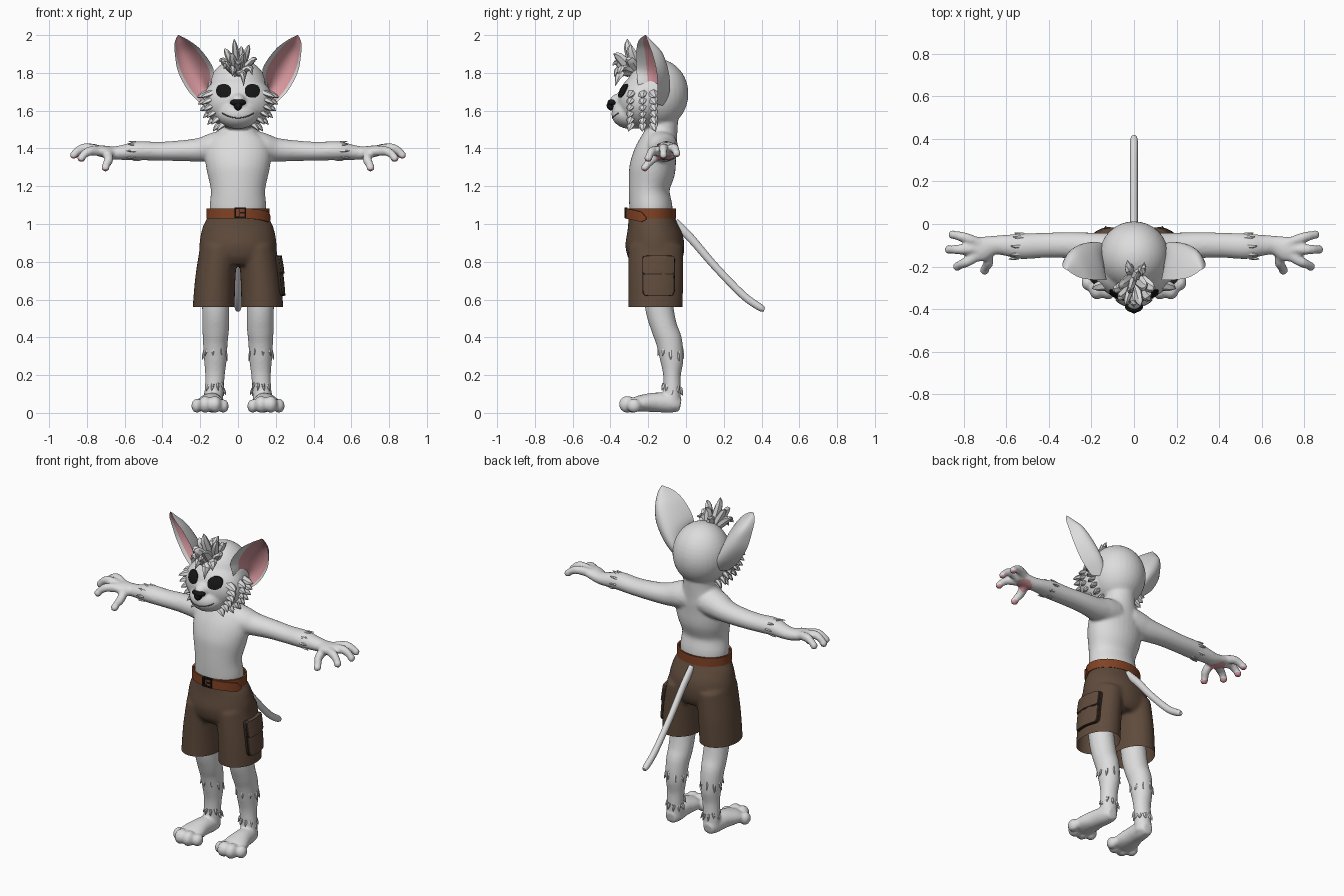
import bpy, bmesh, math, random
from mathutils import Vector, Matrix
from mathutils.bvhtree import BVHTree

random.seed(4)
cube = bpy.data.objects.get("Cube")
if cube:
    bpy.data.objects.remove(cube)


def material(name, r, g, b):
    m = bpy.data.materials.new(name)
    m.use_nodes = True
    m.diffuse_color = (r, g, b, 1)
    m.node_tree.nodes["Principled BSDF"].inputs["Base Color"].default_value = (r, g, b, 1)
    return m


FUR = material("white fur", .72, .72, .72)
PINK = material("pink skin", .72, .33, .36)
BLACK = material("black", .008, .008, .008)
GREY = material("mouth grey", .12, .12, .12)
CLOTH = material("brown cloth", .115, .07, .045)
SEAM = material("dark seam", .03, .02, .014)
LEATHER = material("belt leather", .22, .055, .018)


def smooth_path(pts, steps):
    """Catmull-Rom interpolation of equally long tuples."""
    out = []
    for i in range(len(pts) - 1):
        a, b, c, d = (pts[max(0, min(len(pts) - 1, i + k))] for k in (-1, 0, 1, 2))
        for s in range(steps):
            t = s / steps
            out.append([.5 * (2 * q + (r - p) * t + (2 * p - 5 * q + 4 * r - w) * t * t
                              + (3 * q - p - 3 * r + w) * t ** 3) for p, q, r, w in zip(a, b, c, d)])
    return out + [list(pts[-1])]


def skin_rows(bm, rows, closed=True, mat=0):
    n = len(rows[0])
    return [bm.faces.new((a[i], a[(i + 1) % n], b[(i + 1) % n], b[i]))
            for a, b in zip(rows, rows[1:]) for i in range(n if closed else n - 1)]


def tube(bm, pts, ref=(1, 0, 0), n=20, steps=4, side=1):
    """Loft ellipses (x, y, z, radius along ref, other radius)."""
    pts = smooth_path(pts, steps)
    ref, rows = Vector(ref), []
    for i, p in enumerate(pts):
        t = (Vector(pts[min(i + 1, len(pts) - 1)][:3]) - Vector(pts[max(i - 1, 0)][:3])).normalized()
        u = (ref - t * ref.dot(t)).normalized()
        v = t.cross(u)
        row = []
        for k in range(n):
            a = math.tau * k / n
            q = Vector(p[:3]) + u * p[3] * math.cos(a) + v * p[4] * math.sin(a)
            row.append(bm.verts.new((q.x * side, q.y, q.z)))
        rows.append(row)
    skin_rows(bm, rows)
    bm.faces.new(rows[0])
    bm.faces.new(rows[-1])


def blob(bm, loc, size):
    bmesh.ops.create_uvsphere(bm, u_segments=32, v_segments=20, radius=1,
                              matrix=Matrix.Translation(loc) @ Matrix.Diagonal((*size, 1)))


def box(bm, loc, size):
    bmesh.ops.create_cube(bm, size=1, matrix=Matrix.Translation(loc) @ Matrix.Diagonal((*size, 1)))


def spike(bm, base, tip, w, bend=(0, 0, 0)):
    a, b = Vector(base), Vector(tip)
    mid = a.lerp(b, .5) + Vector(bend)
    tube(bm, [(*a, w, w * .6), (*mid, w * .75, w * .45), (*b, .001, .001)], (.3, .9, .2), 6, 3)


def finish(bm, name, mats, mirror=False, angle=40):
    bmesh.ops.recalc_face_normals(bm, faces=bm.faces)
    me = bpy.data.meshes.new(name)
    bm.to_mesh(me)
    bm.free()
    ob = bpy.data.objects.new(name, me)
    bpy.context.collection.objects.link(ob)
    for m in mats:
        me.materials.append(m)
    if mirror:
        ob.modifiers.new("mirror", 'MIRROR')
    bpy.ops.object.select_all(action='DESELECT')
    ob.select_set(True)
    bpy.context.view_layer.objects.active = ob
    bpy.ops.object.shade_smooth_by_angle(angle=math.radians(angle))
    return ob


def fuse(bm, voxel, rounds):
    """Melt overlapping forms into one skin and return it as a bmesh."""
    ob = finish(bm, "fuse_helper", [])
    mod = ob.modifiers.new("remesh", 'REMESH')
    mod.mode, mod.voxel_size = 'VOXEL', voxel
    mod = ob.modifiers.new("smooth", 'SMOOTH')
    mod.factor, mod.iterations = .5, rounds
    me = bpy.data.meshes.new_from_object(ob.evaluated_get(bpy.context.evaluated_depsgraph_get()))
    bpy.data.objects.remove(ob)
    out = bmesh.new()
    out.from_mesh(me)
    bpy.data.meshes.remove(me)
    return out


# Body: torso, head, arms, hands, legs and feet
bm = bmesh.new()
tube(bm, [(0, -.18, 1.0, .13, .1), (0, -.185, 1.08, .15, .114), (0, -.195, 1.18, .144, .108),
          (0, -.18, 1.28, .165, .122), (0, -.165, 1.36, .175, .115), (0, -.145, 1.43, .16, .1),
          (0, -.13, 1.49, .1, .085), (0, -.12, 1.58, .085, .08)], n=32)
blob(bm, (0, -.155, 1.69), (.165, .168, .185))
blob(bm, (0, -.225, 1.65), (.185, .137, .148))
blob(bm, (0, -.295, 1.583), (.11, .1, .08))
blob(bm, (0, -.335, 1.65), (.045, .07, .045))
fingers = [[(.73, -.09, 1.39), (.8, -.062, 1.402), (.862, -.05, 1.37)],
           [(.74, -.12, 1.39), (.82, -.12, 1.402), (.88, -.12, 1.362)],
           [(.73, -.145, 1.385), (.79, -.18, 1.385), (.84, -.2, 1.345)],
           [(.69, -.14, 1.37), (.685, -.185, 1.338), (.71, -.218, 1.295)]]
for s in (1, -1):
    tube(bm, [(.06, -.135, 1.415, .09, .085), (.13, -.125, 1.405, .085, .078), (.2, -.11, 1.393, .07, .064),
              (.3, -.1, 1.388, .062, .055), (.42, -.1, 1.385, .059, .05), (.53, -.105, 1.388, .06, .05),
              (.6, -.1, 1.38, .05, .041), (.66, -.1, 1.376, .045, .035), (.72, -.118, 1.385, .06, .031),
              (.77, -.12, 1.39, .045, .022)], (0, 1, 0), side=s)
    for a, b, c in fingers:
        tube(bm, [(*a, .027, .025), (*b, .025, .024), (*c, .017, .016)], (0, .3, 1), 12, side=s)
        blob(bm, (c[0] * s * .988, c[1], c[2] + .003), (.022, .022, .021))
    tube(bm, [(.12, -.16, .72, .075, .075), (.118, -.14, .55, .072, .075), (.118, -.115, .45, .071, .07),
              (.12, -.09, .38, .066, .07), (.12, -.075, .28, .06, .062), (.122, -.074, .2, .052, .047),
              (.126, -.073, .12, .05, .046), (.13, -.073, .03, .05, .045)], side=s)
    tube(bm, [(.13, -.03, .04, .034, .034), (.132, -.08, .05, .05, .05), (.14, -.16, .056, .058, .052),
              (.148, -.24, .05, .075, .044), (.15, -.28, .042, .06, .036)], side=s)
    for x, y, r in ((.078, -.285, .029), (.122, -.31, .036), (.174, -.31, .036), (.217, -.275, .03)):
        blob(bm, (x * s, y, r * 1.25), (r, r * 1.25, r * 1.25))
bm = fuse(bm, .009, 4)
body_tree = BVHTree.FromBMesh(bm)
pads = [(.715, -.115, .045)] + [(c[0] - .008, c[1], .022) for a, b, c in fingers]
for f in bm.faces:
    p = f.calc_center_median()
    if f.normal.z < -.3 and any(math.hypot(abs(p.x) - x, p.y - y) < r for x, y, r in pads):
        f.material_index = 1
finish(bm, "body", [FUR, PINK], angle=80)

# Ears: cupped shells with pink lining
outer = [(.19, -.15, 1.63), (.26, -.15, 1.70), (.315, -.155, 1.8), (.333, -.175, 1.89), (.335, -.2, 1.96), (.318, -.215, 2)]
inner = [(.13, -.235, 1.66), (.145, -.255, 1.74), (.13, -.262, 1.82), (.195, -.262, 1.92), (.26, -.25, 1.972), (.314, -.217, 2)]
back = [(.06, -.04, 1.62), (.11, .02, 1.72), (.2, .01, 1.82), (.27, -.04, 1.91), (.3, -.14, 1.97), (.316, -.21, 2)]
bm = bmesh.new()
edges = [[Vector(p) for p in smooth_path(side, 5)] for side in (outer, back, inner)]
N = 14
for depth in (1, .72):
    rows = []
    for o, b, i in zip(*edges):
        c = ((o + i) / 2).lerp(b, depth)
        rows.append([bm.verts.new(o * (1 - t) ** 2 + c * 2 * t * (1 - t) + i * t * t)
                     for t in (k / N for k in range(N + 1))])
    for k, f in enumerate(skin_rows(bm, rows, False)):
        f.material_index = int(depth < 1 and 0 < k % N < N - 2)
bmesh.ops.remove_doubles(bm, verts=bm.verts, dist=.0005)
finish(bm, "ears", [FUR, PINK], True, 60)

# Cheek, calf, ankle and forearm tufts
bm = bmesh.new()
for row, (y, lean) in enumerate(((-.285, -.02), (-.23, .0), (-.18, .02))):
    for k in range(6):
        t = k / 5
        x, z = .175 - .075 * t * t - .02 * (row == 0), 1.7 - .15 * t
        spike(bm, (x - .03, y, z), (x + .042 - .01 * t, y + lean, z - .03 - .03 * t), .028, (.012, 0, -.004))
for z, r, cy, drop, n in ((.34, .062, -.08, .05, 9), (.14, .05, -.073, .035, 10)):
    for k in range(n):
        a = math.tau * k / n
        d = Vector((math.cos(a), math.sin(a), 0))
        c = Vector((.121, cy, z + random.uniform(-.02, .02)))
        spike(bm, c + d * (r - .008), c + d * (r + .008) - Vector((0, 0, drop)), .014)
for k in range(8):
    a = math.tau * k / 8
    d = Vector((0, math.cos(a), .85 * math.sin(a)))
    c = Vector((.53 + random.uniform(-.02, .02), -.104, 1.387))
    spike(bm, c + d * .05, c + d * .062 + Vector((.045, 0, 0)), .013)
finish(bm, "fur_tufts", [FUR], True)

# Forelock
bm = bmesh.new()
for tip in ((-.02, -.31, 1.98), (.06, -.29, 1.95), (-.07, -.28, 1.93), (.1, -.3, 1.87), (-.1, -.31, 1.86),
            (.03, -.375, 1.73), (-.03, -.38, 1.78), (.075, -.36, 1.79), (-.075, -.36, 1.82), (.03, -.385, 1.9),
            (-.04, -.38, 1.89), (.02, -.22, 1.94), (-.03, -.17, 1.9), (.05, -.18, 1.89), (0, -.39, 1.84)):
    v = Vector(tip)
    base = Vector((v.x * .35, -.26 + (v.y + .28) * .4, 1.82 + (v.z - 1.85) * .15))
    spike(bm, base, v, .033, (v.x * .15, -.015, .025))
finish(bm, "forelock", [FUR])


def patch(name, tree, centre, size, square, height, mat, front=True):
    """Thin rounded plate projected on a surface from the front or the left side."""
    bm, rows = bmesh.new(), []
    for s, h in ((.02, height), (.3, height), (.6, height), (.85, height), (1, height), (1.01, -.006)):
        row = []
        for k in range(40):
            c, d = math.cos(math.tau * k / 40), math.sin(math.tau * k / 40)
            u = centre[0] + s * size[0] * math.copysign(abs(c) ** square, c)
            v = centre[1] + s * size[1] * math.copysign(abs(d) ** square, d)
            ray = Vector((0, 1, 0)) if front else Vector((-1, 0, 0))
            start = Vector((u, -1, v)) if front else Vector((1, u, v))
            hit = tree.ray_cast(start, ray)[0] or start + ray * .7
            row.append(bm.verts.new(hit - ray * h))
        rows.append(row)
    skin_rows(bm, rows)
    bm.faces.new(rows[0])
    return finish(bm, name, [mat])


# Face: eyes, nose, mouth
for s, name in ((1, "left_eye"), (-1, "right_eye")):
    patch(name, body_tree, (.076 * s, 1.705), (.04, .036), .9, .005, BLACK)
bm = bmesh.new()
blob(bm, (0, -.388, 1.643), (.042, .028, .019))
blob(bm, (0, -.393, 1.627), (.022, .027, .026))
finish(bm, "nose", [BLACK])
bm = bmesh.new()
line = []
for k in range(-8, 9):
    x, z = .0105 * k, 1.562 + .025 * (k / 8) ** 2
    line.append((*(body_tree.ray_cast(Vector((x, -1, z)), Vector((0, 1, 0)))[0]), .003, .003))
tube(bm, line, (0, 0, 1), 6, 1)
finish(bm, "mouth", [GREY])

# Tail
bm = bmesh.new()
tube(bm, [(0, -.06, 1.01, .018, .024), (0, .03, .92, .018, .022), (0, .15, .78, .018, .02),
          (0, .3, .625, .018, .02), (0, .39, .56, .018, .019), (0, .415, .547, .01, .01)])
finish(bm, "tail", [FUR])

# Shorts with open hems
bm = bmesh.new()
tube(bm, [(0, -.183, 1.12, .154, .118), (0, -.183, 1.04, .16, .122), (0, -.178, .99, .185, .132),
          (0, -.167, .91, .203, .155), (0, -.16, .83, .2, .148), (0, -.16, .78, .15, .12)], n=32)
for s in (1, -1):
    tube(bm, [(.1, -.16, .88, .1, .145), (.121, -.16, .7, .107, .146), (.131, -.163, .5, .113, .142)], n=28, side=s)
bm = fuse(bm, .011, 6)
for z, d in ((.56, -1), (1.078, 1)):
    bmesh.ops.bisect_plane(bm, geom=bm.verts[:] + bm.edges[:] + bm.faces[:], plane_co=(0, 0, z),
                           plane_no=(0, 0, d), clear_outer=True)
shorts_tree = BVHTree.FromBMesh(bm)
finish(bm, "shorts", [CLOTH], angle=80)
patch("pocket_seam", shorts_tree, (-.145, .725), (.086, .106), .25, .012, SEAM, False)
patch("pocket", shorts_tree, (-.145, .72), (.08, .098), .25, .017, CLOTH, False)
patch("flap_seam", shorts_tree, (-.145, .782), (.085, .05), .2, .019, SEAM, False)
patch("pocket_flap", shorts_tree, (-.145, .785), (.082, .047), .2, .024, CLOTH, False)


# Belt, loose belt end and buckle
def band(name, start, end, grow, drop, taper):
    bm, rows = bmesh.new(), []
    for k in range(49):
        t = k / 48
        a = math.radians(start + (end - start) * t)
        h = .027 * (1 - max(0, t - .85) * 5 * taper)
        rows.append([bm.verts.new(((.158 + grow + r) * math.cos(a), -.183 + (.12 + grow + r) * math.sin(a),
                                   1.056 - drop * t * t + z * h)) for r, z in ((0, -1), (.01, -1), (.01, 1), (0, 1))])
    skin_rows(bm, rows)
    bm.faces.new(rows[0])
    bm.faces.new(rows[-1])
    finish(bm, name, [LEATHER])


band("belt", -90, 270, 0, 0, 0)
band("belt_end", -88, -12, .009, .026, 1)
bm = bmesh.new()
for s in (1, -1):
    box(bm, (.012 + s * .027, -.318, 1.06), (.009, .016, .056))
    box(bm, (.012, -.318, 1.06 + s * .024), (.062, .016, .009))
box(bm, (.025, -.32, 1.06), (.03, .012, .008))
finish(bm, "buckle", [BLACK])
